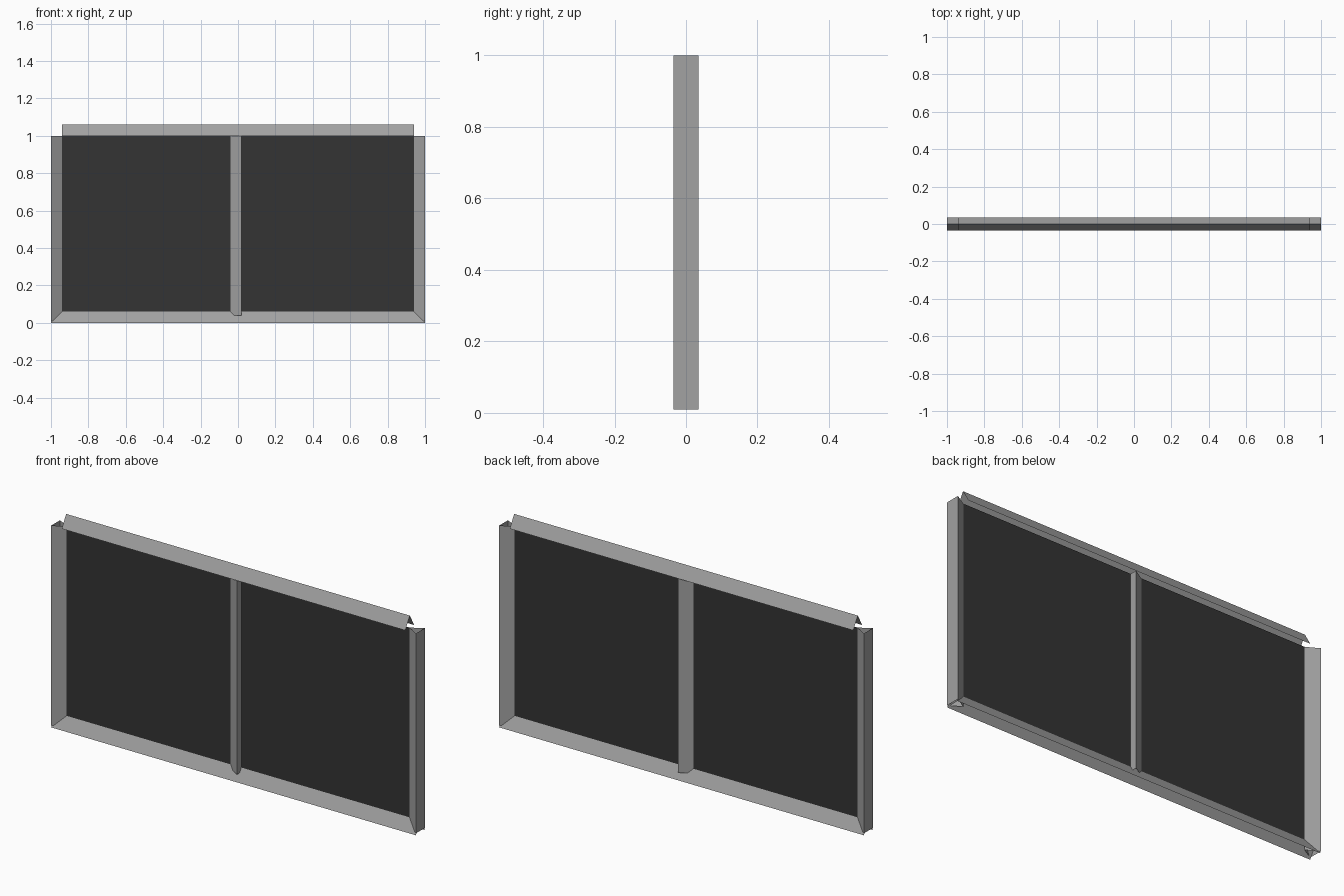
import bpy, bmesh
from mathutils import Vector

if "Cube" in bpy.data.objects:
    bpy.data.objects.remove(bpy.data.objects["Cube"])

D = 0.035   # half depth of the folded sections
W = 0.06    # width of the folded sections


def material(name, v):
    m = bpy.data.materials.new(name)
    m.diffuse_color = (v, v, v, 1)
    m.use_nodes = True
    m.node_tree.nodes["Principled BSDF"].inputs["Base Color"].default_value = m.diffuse_color
    return m


steel = material("grey_metal", 0.36)
dark = material("dark_panel", 0.034)


def sweep(name, profile, offset, mat, closed=False):
    """Extrude a thin open-ended sheet profile along offset."""
    bm = bmesh.new()
    a = [bm.verts.new(p) for p in profile]
    b = [bm.verts.new(Vector(p) + Vector(offset)) for p in profile]
    n = len(a)
    for i in range(n if closed else n - 1):
        j = (i + 1) % n
        bm.faces.new((a[i], a[j], b[j], b[i]))
    bmesh.ops.recalc_face_normals(bm, faces=bm.faces)
    me = bpy.data.meshes.new(name)
    bm.to_mesh(me)
    bm.free()
    me.materials.append(mat)
    ob = bpy.data.objects.new(name, me)
    bpy.context.collection.objects.link(ob)
    return ob


def rail(name, half, z):
    # roof-shaped open sheet, ridge upwards
    sweep(name, [(-half, -D, z), (-half, 0, z + W), (-half, D, z)],
          (2 * half, 0, 0), steel)


def post(name, base_x, ridge_x, z0, z1):
    # triangular tube, open at both ends
    sweep(name, [(base_x, -D, z0), (base_x, D, z0), (ridge_x, 0, z0)],
          (0, 0, z1 - z0), steel, closed=True)


# Horizontal rails
rail("bottom_rail", 1.0, 0.0)
rail("top_rail", 0.942, 1.0)

# Side posts, mirrored, and the slightly off-centre middle post
for side, s in (("left", -1), ("right", 1)):
    post(side + "_post", s, s * (1 - W), 0.01, 1.0)
post("middle_post", 0.018, -0.04, 0.038, 1.0)

# Dark infill sheet
sweep("infill_panel", [(-0.942, 0, 0.058), (0.942, 0, 0.058)], (0, 0, 0.942), dark)
